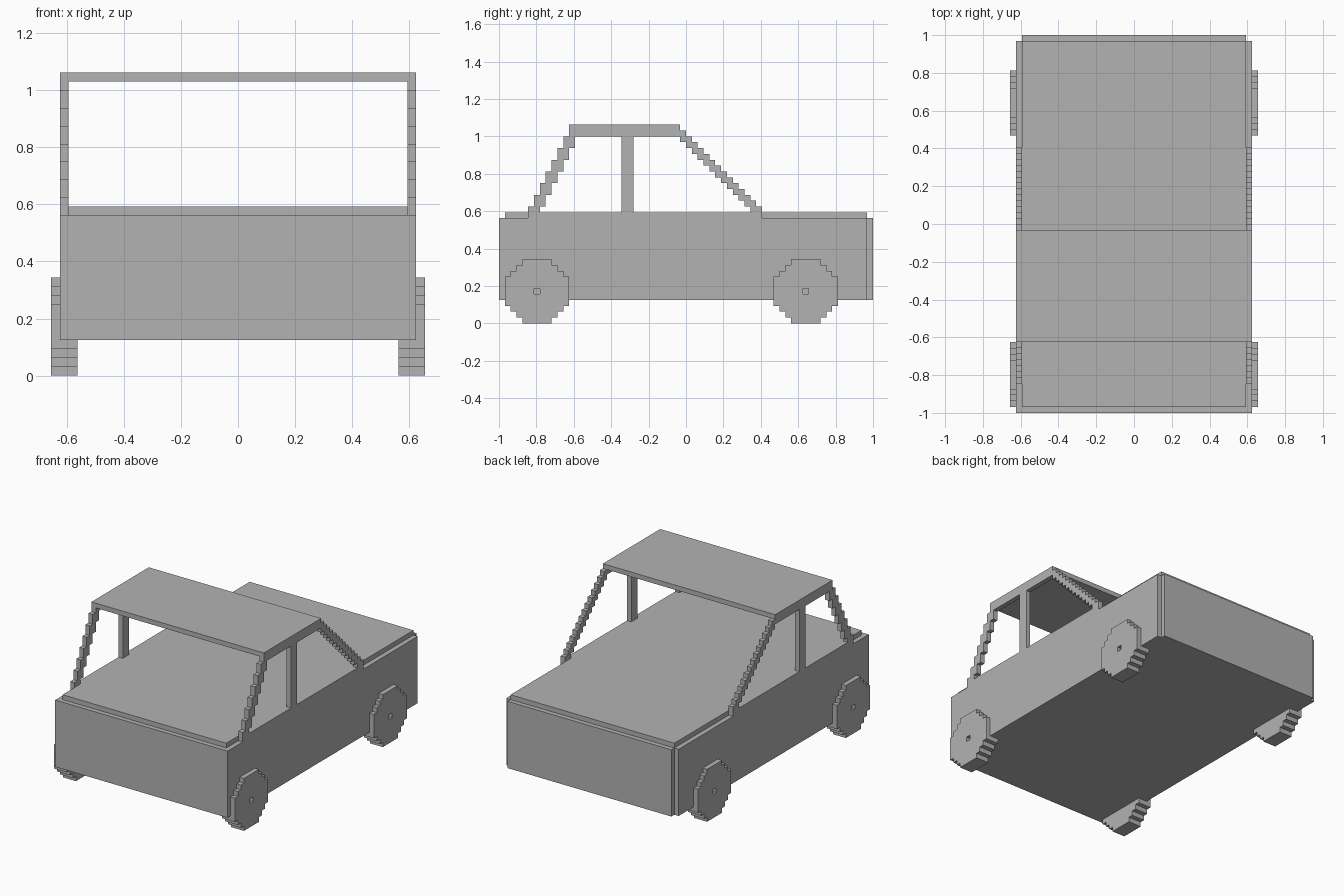
import bpy
import bmesh
from mathutils import Vector

if "Cube" in bpy.data.objects:
    bpy.data.objects.remove(bpy.data.objects["Cube"])

V = 1 / 32  # size of one block; all measurements below are in blocks

paint = bpy.data.materials.new("plain grey")
paint.diffuse_color = (0.45, 0.45, 0.45, 1)
paint.use_nodes = True
paint.node_tree.nodes["Principled BSDF"].inputs["Base Color"].default_value = paint.diffuse_color


def build(name, boxes, mirror=False):
    """Make one object from boxes given as (x0, x1, y0, y1, z0, z1)."""
    bm = bmesh.new()
    for x0, x1, y0, y1, z0, z1 in boxes:
        cube = bmesh.ops.create_cube(bm, size=1)["verts"]
        size = Vector((x1 - x0, y1 - y0, z1 - z0))
        centre = Vector((x0 + x1, y0 + y1, z0 + z1)) / 2
        for v in cube:
            v.co = (v.co * size + centre) * V
    mesh = bpy.data.meshes.new(name)
    bm.to_mesh(mesh)
    bm.free()
    mesh.materials.append(paint)
    obj = bpy.data.objects.new(name, mesh)
    bpy.context.collection.objects.link(obj)
    if mirror:
        obj.modifiers.new("mirror", "MIRROR").use_axis[0] = True
    return obj


# Body, with inset deck and bumper plates
build("body", [(-20, 20, -31, 31, 4, 18)])
build("deck", [(-19, 19, -31, 31, 18, 19)])
build("front_panel", [(-20, 20, -32, -31, 4, 18)])
build("rear_panel", [(-19, 19, 31, 32, 4, 18)])
build("door_sill", [(19, 20, -27, 13, 18, 19)], mirror=True)

# Roof and its side rails
build("roof", [(-20, 20, -20, -1, 33, 34)])
build("roof_rail", [(19, 20, -20, -1, 32, 33)], mirror=True)

# Stepped windscreen pillars, straight door pillars, stepped rear pillars
front = [(19, 20, -27, -25, 19, 20)]
front += [(19, 20, i - 27, i - 25, 18 + 2 * i, 20 + 2 * i) for i in range(1, 7)]
build("front_pillar", front, mirror=True)
build("door_pillar", [(19, 20, -11, -9, 19, 32)], mirror=True)
build("rear_pillar", [(19, 20, 30 - z, 32 - z, z, z + 1) for z in range(19, 33)],
      mirror=True)

# Wheels: rows of a blocky disc with a small axle hole
half_widths = [2.5, 3.5, 4.5] + [5.5] * 5 + [4.5, 3.5, 2.5]
for name, cy in (("front_wheel", -25.5), ("rear_wheel", 20.5)):
    rows = []
    for z, h in enumerate(half_widths):
        if z == 5:
            rows += [(18, 21, cy - h, cy - 0.5, z, z + 1),
                     (18, 21, cy + 0.5, cy + h, z, z + 1)]
        else:
            rows.append((18, 21, cy - h, cy + h, z, z + 1))
    build(name, rows, mirror=True)
